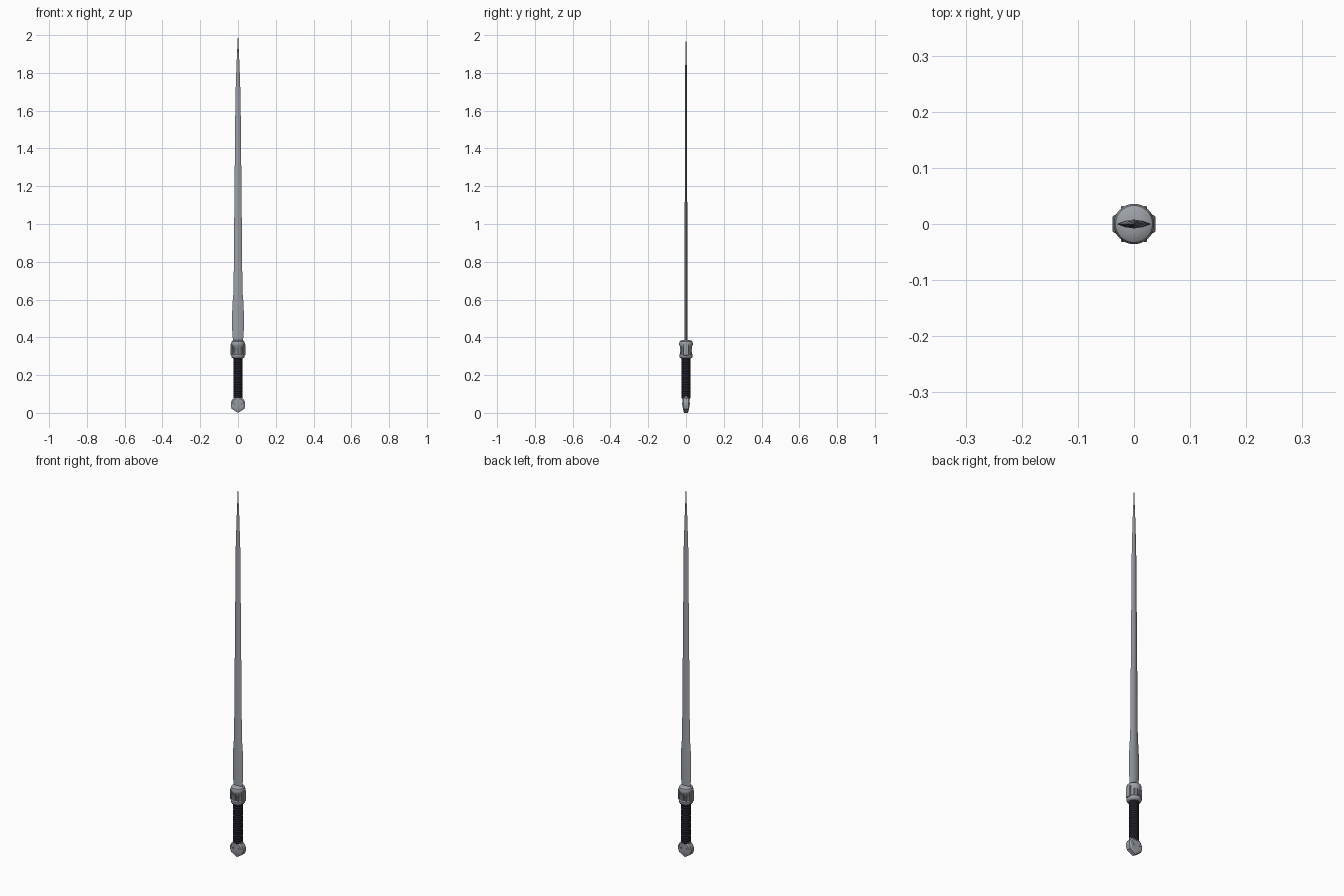
import bpy, bmesh, math

if "Cube" in bpy.data.objects:
    bpy.data.objects.remove(bpy.data.objects["Cube"])


def material(name, rgb):
    m = bpy.data.materials.new(name)
    m.diffuse_color = (*rgb, 1)
    m.use_nodes = True
    m.node_tree.nodes["Principled BSDF"].inputs["Base Color"].default_value = m.diffuse_color
    return m


STEEL = material("steel", (0.33, 0.35, 0.38))
DARK_STEEL = material("dark steel", (0.14, 0.15, 0.17))
LEATHER = material("dark leather", (0.016, 0.016, 0.026))


def finish(name, bm, mat, angle=35):
    bmesh.ops.recalc_face_normals(bm, faces=bm.faces)
    me = bpy.data.meshes.new(name)
    bm.to_mesh(me)
    bm.free()
    me.materials.append(mat)
    ob = bpy.data.objects.new(name, me)
    bpy.context.collection.objects.link(ob)
    bpy.ops.object.select_all(action='DESELECT')
    ob.select_set(True)
    bpy.context.view_layer.objects.active = ob
    bpy.ops.object.shade_smooth_by_angle(angle=math.radians(angle))
    return ob


def loft(name, rings, mat, angle=35):
    """Skin a list of closed point rings and cap both ends."""
    bm = bmesh.new()
    loops = [[bm.verts.new(p) for p in ring] for ring in rings]
    n = len(loops[0])
    for a, b in zip(loops, loops[1:]):
        for i in range(n):
            j = (i + 1) % n
            bm.faces.new((a[i], a[j], b[j], b[i]))
    bm.faces.new(loops[0])
    bm.faces.new(loops[-1])
    return finish(name, bm, mat, angle)


def lathe(name, profile, mat, sides=32, sy=1.0):
    rings = [[(r * math.cos(2 * math.pi * i / sides),
               r * sy * math.sin(2 * math.pi * i / sides), z)
              for i in range(sides)] for r, z in profile]
    return loft(name, rings, mat)


def box(name, centre, size, mat, bevel=0.0):
    bm = bmesh.new()
    bmesh.ops.create_cube(bm, size=1)
    for v in bm.verts:
        v.co = [v.co[k] * size[k] + centre[k] for k in range(3)]
    if bevel:
        bmesh.ops.bevel(bm, geom=bm.edges[:], offset=bevel, segments=1, affect='EDGES')
    return finish(name, bm, mat)


# blade: almond section with a broad lower part, tapering to the tip
blade = [(0.375, 0.026, 0.008), (0.40, 0.028, 0.008), (0.44, 0.031, 0.008),
         (0.53, 0.031, 0.008), (0.60, 0.0275, 0.008), (0.64, 0.0235, 0.0075),
         (1.18, 0.0185, 0.0065), (1.68, 0.0135, 0.005), (1.84, 0.008, 0.004),
         (2.0, 0.0006, 0.0006)]
section = [(1, 0), (0.5, 0.72), (0, 1), (-0.5, 0.72), (-1, 0),
           (-0.5, -0.72), (0, -1), (0.5, -0.72)]
loft("blade", [[(x * w, y * t, z) for x, y in section] for z, w, t in blade], STEEL, 30)

# guard: turned collar with two raised rims
lathe("guard", [(0.024, 0.288), (0.032, 0.292), (0.0355, 0.298), (0.0355, 0.308),
                (0.031, 0.313), (0.031, 0.350), (0.0345, 0.355), (0.036, 0.360),
                (0.036, 0.370), (0.033, 0.379), (0.024, 0.385), (0.01, 0.387)], STEEL)

# side plates, face plates and bolts on the guard
for s, side in ((-1, "left"), (1, "right")):
    box("guard_plate_" + side, (s * 0.034, 0, 0.334), (0.009, 0.030, 0.058), STEEL, 0.002)
for s, side in ((-1, "front"), (1, "back")):
    box("face_plate_" + side, (0, s * 0.030, 0.332), (0.015, 0.006, 0.030), DARK_STEEL)
    for k in (-1, 1):
        box("guard_bolt_" + side, (k * 0.020, s * 0.027, 0.332),
            (0.007, 0.010, 0.028), STEEL, 0.0015)

# grip: ribbed leather wrap
grip = [(0.023, 0.078)]
ribs = 18
step = 0.212 / ribs
for i in range(ribs):
    z = 0.079 + i * step
    grip += [(0.0225, z), (0.0245, z + step * 0.3), (0.0245, z + step * 0.7)]
grip.append((0.0225, 0.292))
lathe("grip", grip, LEATHER, 24)

# pommel: rounded shield outline, bevelled in thickness
outline = [(0, 0), (0.016, 0.010), (0.033, 0.021), (0.038, 0.036), (0.038, 0.055),
           (0.031, 0.071), (0.020, 0.081), (0, 0.084)]
outline += [(-x, z) for x, z in reversed(outline[1:-1])]


def outline_ring(scale, y):
    return [(x * scale, y * (0.72 + 0.28 * min(1, z / 0.03)), 0.045 + (z - 0.045) * scale)
            for x, z in outline]


loft("pommel", [outline_ring(0.8, -0.0185), outline_ring(1, -0.013),
                outline_ring(1, 0.013), outline_ring(0.8, 0.0185)], STEEL, 25)
lathe("pommel_collar", [(0.020, 0.070), (0.025, 0.074), (0.025, 0.086), (0.022, 0.090)],
      STEEL, 24, 0.8)

# pommel rivets, both faces
for s in (-1, 1):
    for k in (-1, 1):
        box("pommel_rivet", (k * 0.019, s * 0.0185, 0.049), (0.008, 0.003, 0.008), DARK_STEEL)
